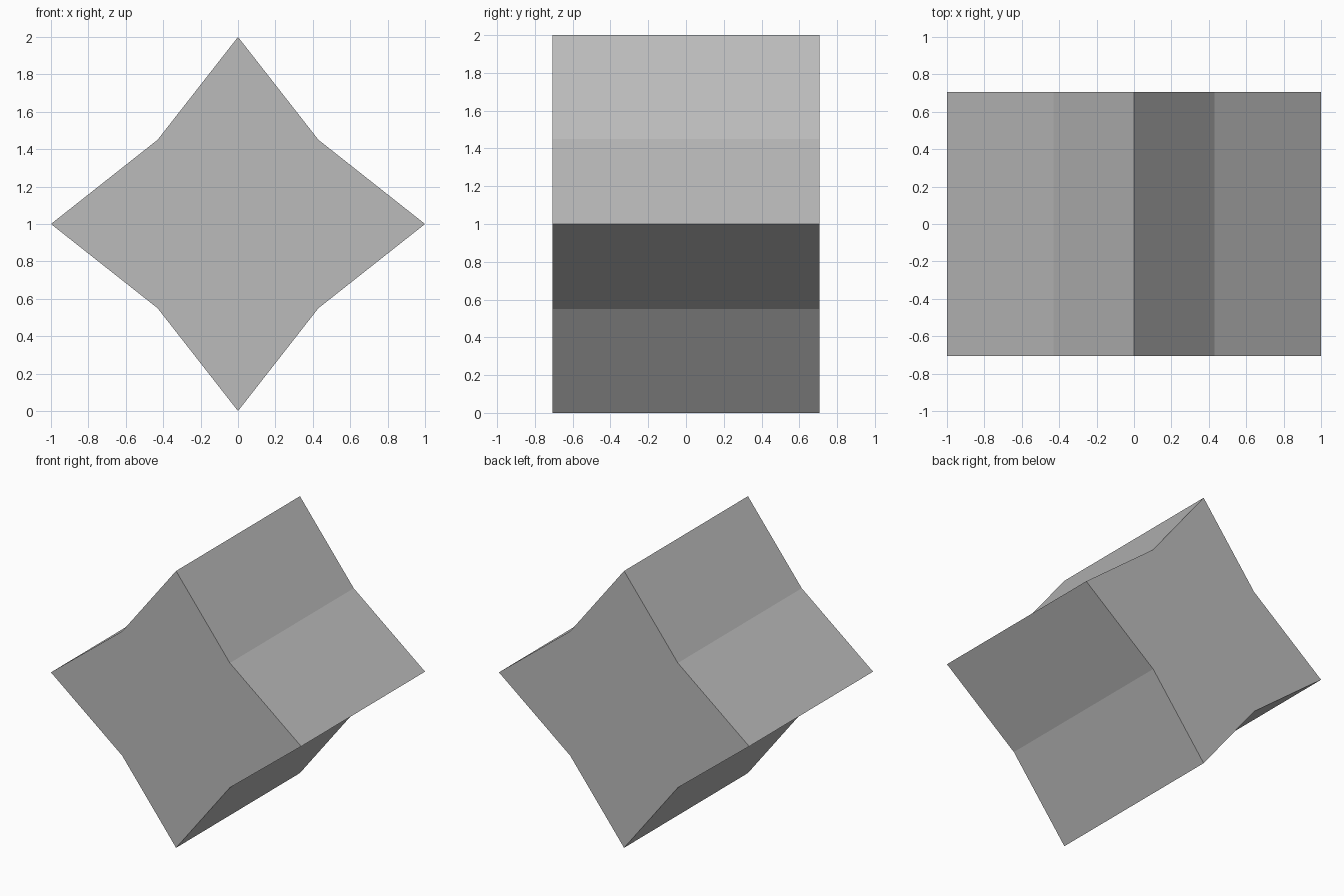
import bpy, bmesh

if "Cube" in bpy.data.objects:
    bpy.data.objects.remove(bpy.data.objects["Cube"])

# Grey material
grey = bpy.data.materials.new("grey")
grey.diffuse_color = (0.5, 0.5, 0.5, 1)
grey.use_nodes = True
grey.node_tree.nodes["Principled BSDF"].inputs["Base Color"].default_value = grey.diffuse_color

# Four-pointed star profile in x/z, mirrored from one quadrant
DEPTH = 1.414
TIP, NOTCH_X, NOTCH_Z = 1.0, 0.43, 0.45
profile = [(TIP, 0), (NOTCH_X, NOTCH_Z), (0, TIP), (-NOTCH_X, NOTCH_Z)]
profile += [(-x, -z) for x, z in profile]

# Star prism: front face extruded along y
bm = bmesh.new()
front = bm.faces.new([bm.verts.new((x, -DEPTH / 2, z + TIP)) for x, z in profile])
back = bmesh.ops.extrude_face_region(bm, geom=[front], use_keep_orig=True)
moved = [v for v in back["geom"] if isinstance(v, bmesh.types.BMVert)]
bmesh.ops.translate(bm, verts=moved, vec=(0, DEPTH, 0))
bmesh.ops.recalc_face_normals(bm, faces=bm.faces)

mesh = bpy.data.meshes.new("star_prism")
bm.to_mesh(mesh)
bm.free()
mesh.materials.append(grey)
bpy.context.collection.objects.link(bpy.data.objects.new("star_prism", mesh))
